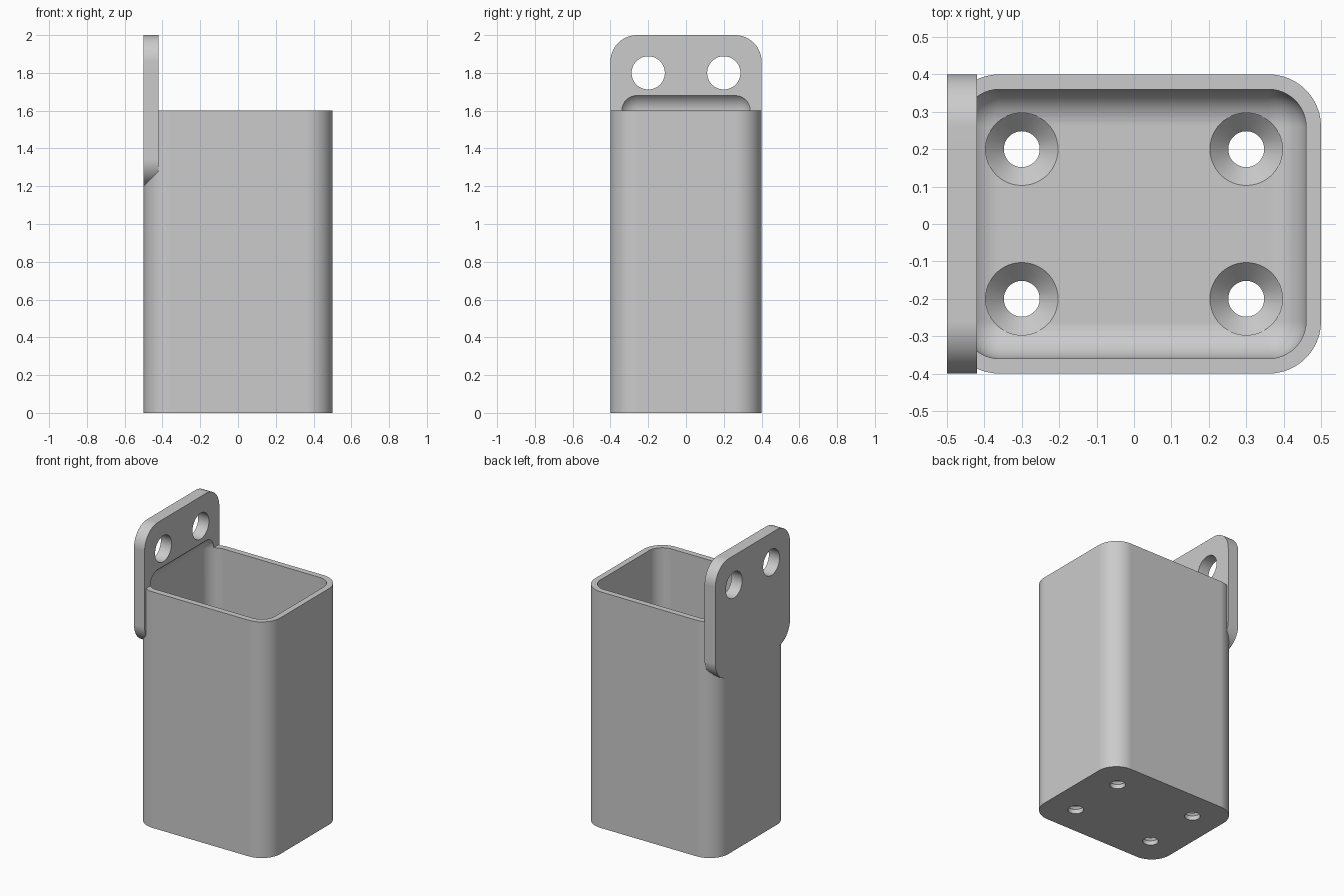
import bpy
import bmesh
from math import pi
from mathutils import Matrix, Vector

cube = bpy.data.objects.get("Cube")
if cube:
    bpy.data.objects.remove(cube, do_unlink=True)

grey = bpy.data.materials.new("light grey")
grey.use_nodes = True
colour = (0.6, 0.6, 0.6, 1)
grey.diffuse_color = colour
grey.node_tree.nodes["Principled BSDF"].inputs["Base Color"].default_value = colour


def make_object(name, bm):
    bmesh.ops.recalc_face_normals(bm, faces=bm.faces)
    mesh = bpy.data.meshes.new(name)
    bm.to_mesh(mesh)
    bm.free()
    mesh.materials.append(grey)
    obj = bpy.data.objects.new(name, mesh)
    bpy.context.collection.objects.link(obj)
    return obj


def rounded_box(name, low, high, radius, axis=None):
    """Box with rounded edges: those along one axis, or all of them."""
    low, high = Vector(low), Vector(high)
    bm = bmesh.new()
    size = Matrix.Diagonal((*(high - low), 1))
    bmesh.ops.create_cube(bm, size=1, matrix=Matrix.Translation((low + high) / 2) @ size)
    edges = [e for e in bm.edges if axis is None
             or abs((e.verts[0].co - e.verts[1].co)[axis]) > 0.001]
    bmesh.ops.bevel(bm, geom=edges, offset=radius, segments=12, profile=0.5, affect='EDGES')
    return make_object(name, bm)


def lathe(name, profile, matrix):
    """Solid turned about its own z axis, then placed."""
    bm = bmesh.new()
    verts = [bm.verts.new((r, 0, z)) for r, z in profile]
    edges = [bm.edges.new(pair) for pair in zip(verts, verts[1:])]
    bmesh.ops.spin(bm, geom=verts + edges, cent=(0, 0, 0), axis=(0, 0, 1),
                   angle=2 * pi, steps=48)
    bmesh.ops.remove_doubles(bm, verts=bm.verts, dist=0.0001)
    bmesh.ops.transform(bm, matrix=matrix, verts=bm.verts)
    return make_object(name, bm)


def combine(target, other, operation):
    bpy.context.view_layer.objects.active = target
    mod = target.modifiers.new(operation.lower(), 'BOOLEAN')
    mod.operation = operation
    mod.solver = 'EXACT'
    mod.object = other
    bpy.ops.object.modifier_apply(modifier=mod.name)
    bpy.data.objects.remove(other, do_unlink=True)


# Cup body joined with the mounting plate
holder = rounded_box("wall_holder", (-0.5, -0.4, 0), (0.5, 0.4, 1.6), 0.14, axis=2)
plate = rounded_box("mounting_plate", (-0.5, -0.4, 1.2), (-0.42, 0.4, 2), 0.14, axis=0)
combine(holder, plate, 'UNION')

# Filleted cavity, which also leaves a shallow pocket in the plate
cavity = rounded_box("cavity_cutter", (-0.46, -0.36, 0.08), (0.46, 0.36, 1.7), 0.1)
combine(holder, cavity, 'DIFFERENCE')

# Screw holes through the plate and countersunk holes through the floor
plain = [(0, -0.1), (0.088, -0.1), (0.088, 0.1), (0, 0.1)]
sunk = [(0, -0.05), (0.048, -0.05), (0.048, 0.03), (0.097, 0.08), (0.097, 0.12), (0, 0.12)]
for y in (-0.2, 0.2):
    place = Matrix.Translation((-0.46, y, 1.8)) @ Matrix.Rotation(pi / 2, 4, 'Y')
    combine(holder, lathe("plate_hole_cutter", plain, place), 'DIFFERENCE')
    for x in (-0.3, 0.3):
        place = Matrix.Translation((x, y, 0))
        combine(holder, lathe("floor_hole_cutter", sunk, place), 'DIFFERENCE')

# Smooth curves with crisp edges and flat walls
bpy.ops.object.select_all(action='DESELECT')
holder.select_set(True)
bpy.context.view_layer.objects.active = holder
bpy.ops.object.shade_smooth_by_angle(angle=pi / 6)
normals = holder.modifiers.new("flat walls", 'WEIGHTED_NORMAL')
normals.keep_sharp = True
